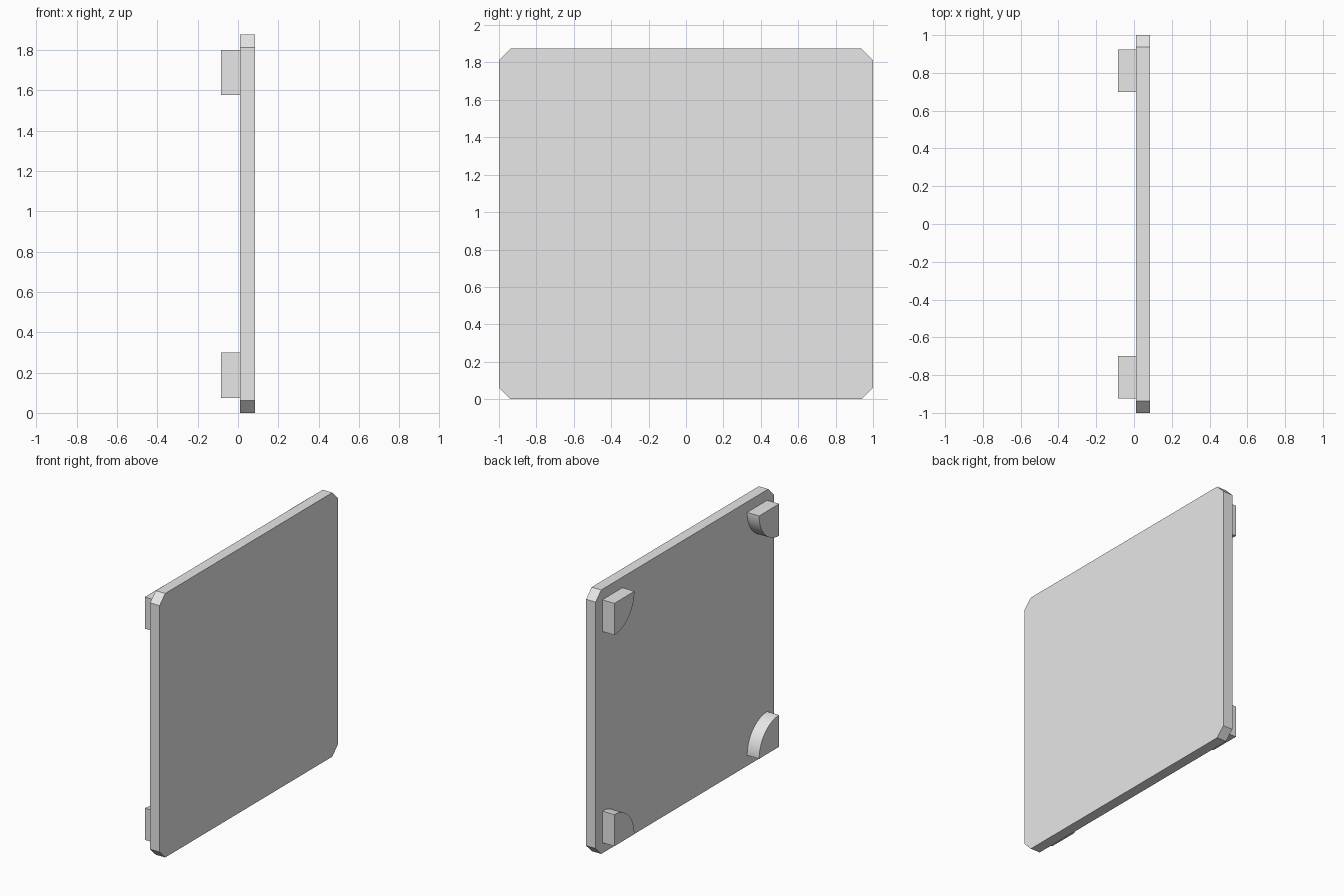
import bpy
import bmesh
from math import cos, sin, pi

cube = bpy.data.objects.get("Cube")
if cube:
    bpy.data.objects.remove(cube, do_unlink=True)

grey = bpy.data.materials.new("light_grey")
grey.use_nodes = True
grey.diffuse_color = (0.8, 0.8, 0.8, 1)
grey.node_tree.nodes["Principled BSDF"].inputs["Base Color"].default_value = (0.8, 0.8, 0.8, 1)

HEIGHT = 1.875
MID = HEIGHT / 2


def extrude_outline(name, outline, x0, x1):
    """Extrude a (y, z) outline along x into a closed solid."""
    bm = bmesh.new()
    face = bm.faces.new([bm.verts.new((x0, y, z)) for y, z in outline])
    result = bmesh.ops.extrude_face_region(bm, geom=[face])
    verts = [g for g in result["geom"] if isinstance(g, bmesh.types.BMVert)]
    bmesh.ops.translate(bm, verts=verts, vec=(x1 - x0, 0, 0))
    bmesh.ops.recalc_face_normals(bm, faces=bm.faces)
    mesh = bpy.data.meshes.new(name)
    bm.to_mesh(mesh)
    bm.free()
    mesh.materials.append(grey)
    obj = bpy.data.objects.new(name, mesh)
    bpy.context.collection.objects.link(obj)
    return obj


# Square panel with clipped corners
c = 0.0625
panel = []
for sy, sz in ((1, 1), (-1, 1), (-1, -1), (1, -1)):
    corner = [(sy, MID + sz * (MID - c)), (sy * (1 - c), MID + sz * MID)]
    panel += corner if sy * sz > 0 else corner[::-1]
extrude_outline("panel", panel, 0.0095, 0.0845)

# Quarter-round pegs on the back, square corner facing outward
RADIUS, INSET, STEPS = 0.225, 0.075, 24
for side, sy in (("front", -1), ("rear", 1)):
    for level, sz in (("lower", -1), ("upper", 1)):
        y0, z0 = sy * (1 - INSET), MID + sz * (MID - INSET)
        outline = [(y0, z0)]
        for i in range(STEPS + 1):
            a = i / STEPS * pi / 2
            outline.append((y0 - sy * RADIUS * cos(a), z0 - sz * RADIUS * sin(a)))
        peg = extrude_outline(f"{level}_{side}_peg", outline, -0.0845, 0.0095)
        bpy.ops.object.select_all(action="DESELECT")
        peg.select_set(True)
        bpy.context.view_layer.objects.active = peg
        bpy.ops.object.shade_smooth_by_angle(angle=pi / 6)
